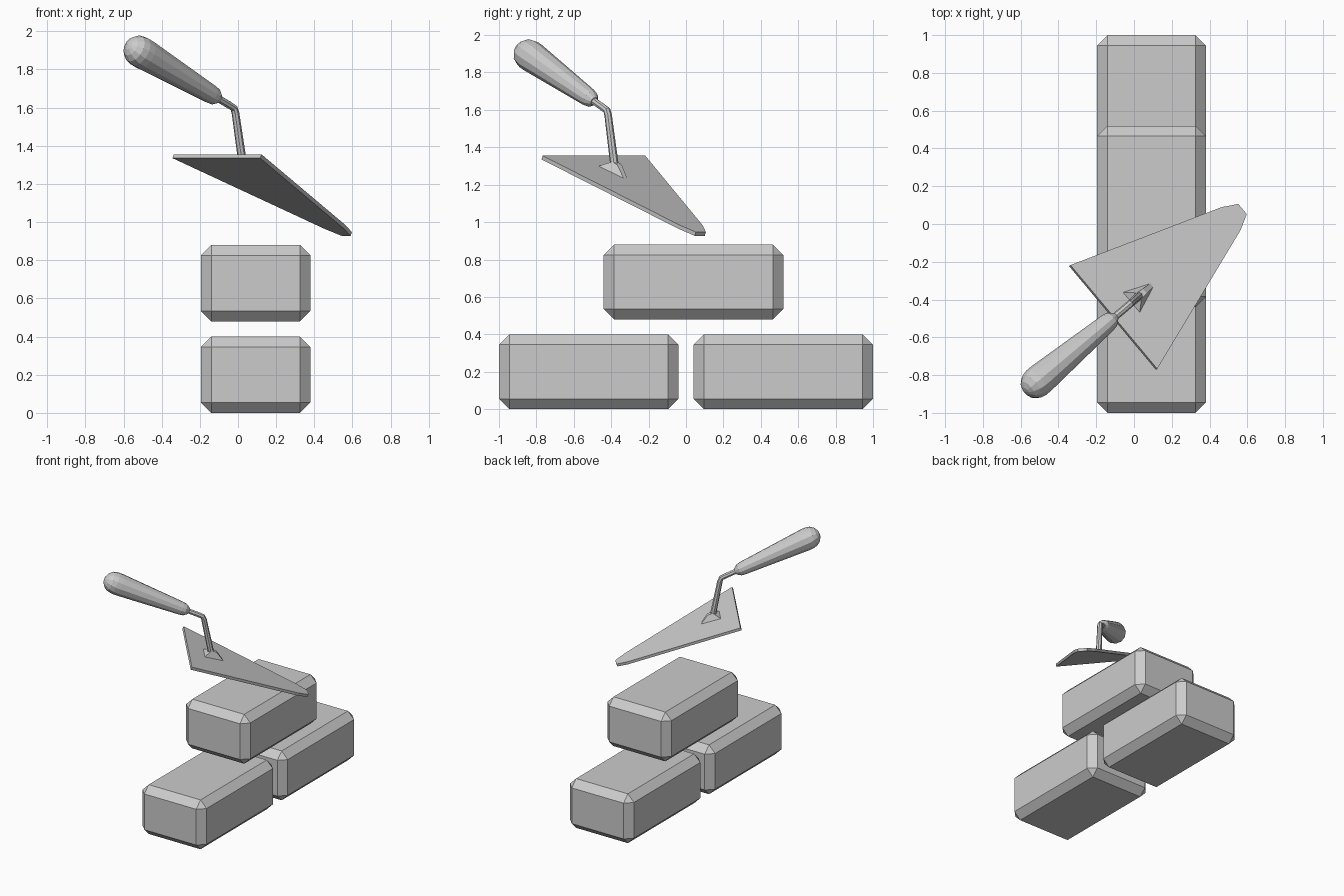
import bpy, bmesh, math
from mathutils import Vector, Matrix

if "Cube" in bpy.data.objects:
    bpy.data.objects.remove(bpy.data.objects["Cube"])


def finish(name, bm):
    bmesh.ops.recalc_face_normals(bm, faces=bm.faces[:])
    mesh = bpy.data.meshes.new(name)
    bm.to_mesh(mesh)
    bm.free()
    ob = bpy.data.objects.new(name, mesh)
    bpy.context.collection.objects.link(ob)
    return ob


def brick(name, y, z):
    bm = bmesh.new()
    bmesh.ops.create_cube(bm, size=1, matrix=Matrix.Translation((0.0925, y, z)) @ Matrix.Diagonal((0.575, 0.96, 0.4, 1)))
    bmesh.ops.bevel(bm, geom=bm.edges[:], offset=0.055, segments=1, affect='EDGES')
    finish(name, bm)


def loft(name, rings):
    """Skin a list of equal-length point rings and cap both ends."""
    bm = bmesh.new()
    vs = [[bm.verts.new(p) for p in ring] for ring in rings]
    n = len(vs[0])
    for a, b in zip(vs, vs[1:]):
        for i in range(n):
            j = (i + 1) % n
            bm.faces.new((a[i], a[j], b[j], b[i]))
    bm.faces.new(vs[0])
    bm.faces.new(vs[-1])
    return finish(name, bm)


def tube(name, path, radii, sides):
    """Sweep a round section of varying radius along a path in the trowel's mid plane."""
    pts = [Vector(p) for p in path]
    rings = []
    for i, (p, r) in enumerate(zip(pts, radii)):
        t = (pts[min(i + 1, len(pts) - 1)] - pts[max(i - 1, 0)]).normalized()
        side = (U - t * U.dot(t)).normalized()
        up = t.cross(side)
        angles = [2 * math.pi * k / sides for k in range(sides)]
        rings.append([p + r * (math.cos(a) * side + math.sin(a) * up) for a in angles])
    return loft(name, rings)


# Three stacked bricks
brick("brick_front", -0.52, 0.2)
brick("brick_back", 0.52, 0.2)
brick("brick_top", 0.04, 0.68)

# Trowel frame: U across the blade, V towards its tip, N out of its top face
U = Vector((0.642, -0.767, 0)).normalized()
V = Vector((0.696, 0.584, -0.417)).normalized()
N = U.cross(V)
ORIGIN = Vector((-0.11, -0.495, 1.345))


def local(a, b, c):
    return ORIGIN + U * a + V * b + N * c


# Blade
half = [(0.358, 0), (0.079, 0.891), (0.035, 0.978)]
outline = half + [(-a, b) for a, b in reversed(half)]
loft("blade", [[local(a, b, c) for a, b in outline] for c in (-0.011, 0.011)])

# Foot joining the shaft to the blade
base = [(0.072, 0.13), (0.012, 0.292), (-0.012, 0.292), (-0.072, 0.13)]
top = [(0.02, 0.172), (0.016, 0.215), (-0.016, 0.215), (-0.02, 0.172)]
loft("foot", [[local(a, b, 0.008) for a, b in base],
              [local(a, b, 0.055) for a, b in top]])

# Bent shaft
tube("shaft",
     [(0.03, -0.378, 1.27), (-0.013, -0.416, 1.57), (-0.021, -0.423, 1.597),
      (-0.045, -0.444, 1.613), (-0.125, -0.511, 1.66)],
     [0.023, 0.02, 0.02, 0.02, 0.02], 8)

# Handle with rounded butt
start = Vector((-0.10, -0.49, 1.645))
profile = [(0, 0.024), (0.03, 0.045), (0.06, 0.05), (0.56, 0.083)]
profile += [(0.60 + 0.083 * math.sin(a), 0.083 * math.cos(a))
            for a in (math.radians(d) for d in (0, 25, 50, 72, 88))]
tube("handle", [start - V * t for t, r in profile], [r for t, r in profile], 12)
